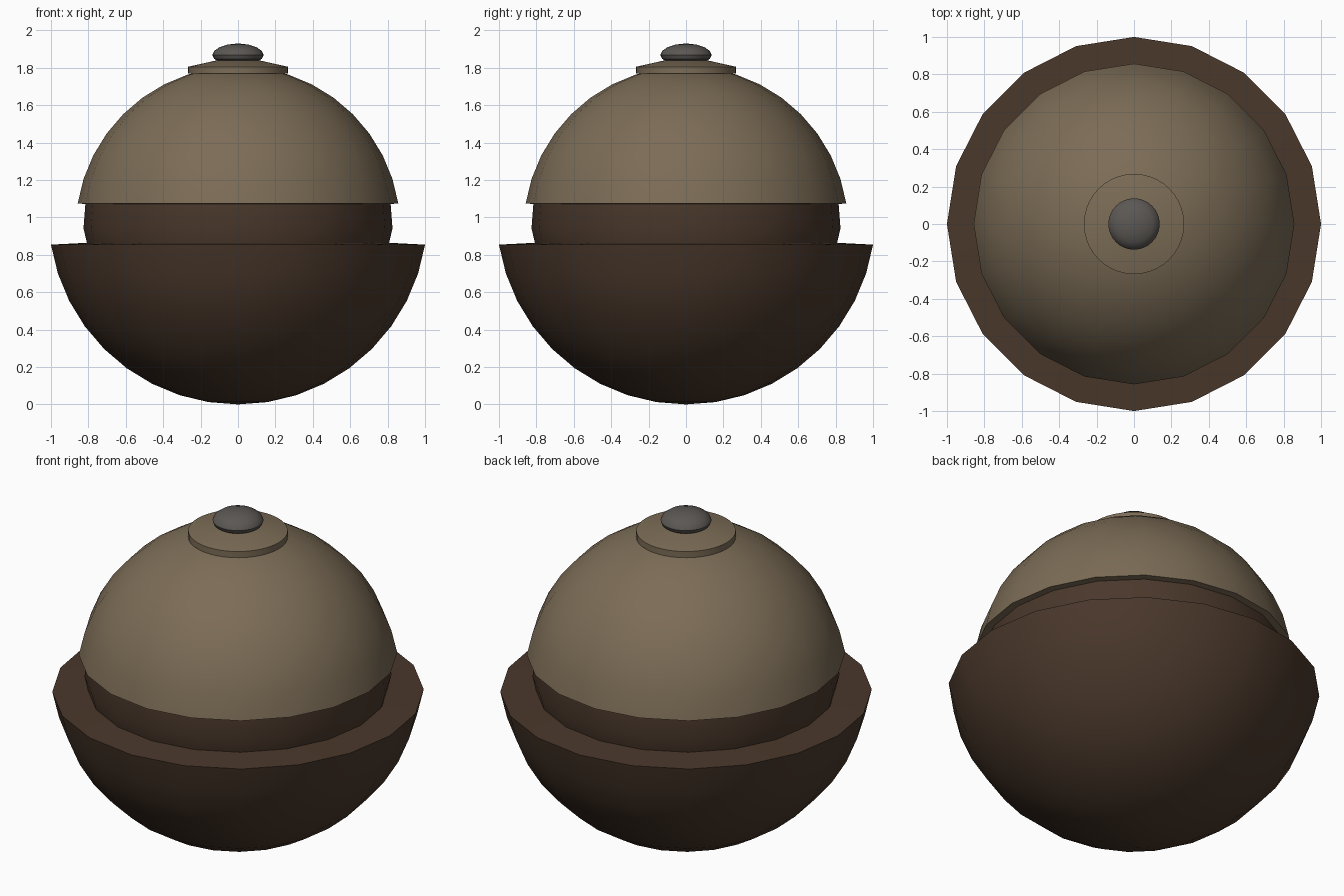
import bpy, bmesh
from math import sin, cos, pi, radians

if "Cube" in bpy.data.objects:
    bpy.data.objects.remove(bpy.data.objects["Cube"])

def material(name, rgb):
    m = bpy.data.materials.new(name)
    m.diffuse_color = (*rgb, 1)
    m.use_nodes = True
    m.node_tree.nodes["Principled BSDF"].inputs["Base Color"].default_value = m.diffuse_color
    return m

brown = material("dark_brown", (0.068, 0.039, 0.024))
tan = material("tan", (0.20, 0.15, 0.093))
grey = material("dark_grey", (0.105, 0.096, 0.088))

def arc(radius, centre, start, end):
    """Profile points of a sphere, one every 9 degrees of latitude."""
    return [(radius * cos(radians(a)), centre + radius * sin(radians(a)))
            for a in range(start, end + 1, 9)]

def lathe(name, profile, sides, mat):
    """Revolve an (r, z) profile, listed bottom to top, around z."""
    bm = bmesh.new()
    rings = []
    for r, z in profile:
        if r < 1e-4:
            rings.append([bm.verts.new((0, 0, z))] * sides)
        else:
            rings.append([bm.verts.new((r * cos(2 * pi * i / sides),
                                        r * sin(2 * pi * i / sides), z))
                          for i in range(sides)])
    for low, high in zip(rings, rings[1:]):
        for i in range(sides):
            j = (i + 1) % sides
            quad = (low[i], low[j], high[j], high[i])
            bm.faces.new(list(dict.fromkeys(quad)))
    bmesh.ops.recalc_face_normals(bm, faces=bm.faces)
    mesh = bpy.data.meshes.new(name)
    bm.to_mesh(mesh)
    bm.free()
    mesh.materials.append(mat)
    ob = bpy.data.objects.new(name, mesh)
    bpy.context.collection.objects.link(ob)
    bpy.ops.object.select_all(action='DESELECT')
    ob.select_set(True)
    bpy.context.view_layer.objects.active = ob
    bpy.ops.object.shade_smooth_by_angle(angle=radians(32))
    return ob

# Lower bowl with its flat rim, rising into the recessed neck band
lathe("lower_bowl",
      arc(1.0125, 1.0125, -90, -9)
      + [(0.808, 0.864), (0.826, 0.942), (0.816, 1.072)], 20, brown)

# Upper dome with its overhanging lip
lathe("upper_dome", [(0.816, 1.072)] + arc(0.868, 0.938, 9, 90), 20, tan)

# Shallow disc on top of the dome
lathe("top_disc", [(0.268, 1.768), (0.268, 1.805), (0.12, 1.838), (0, 1.84)], 40, tan)

# Rounded knob
lathe("knob", [(0, 1.832), (0.108, 1.835), (0.128, 1.848), (0.137, 1.868),
               (0.128, 1.889), (0.10, 1.909), (0.055, 1.924), (0, 1.93)], 32, grey)
